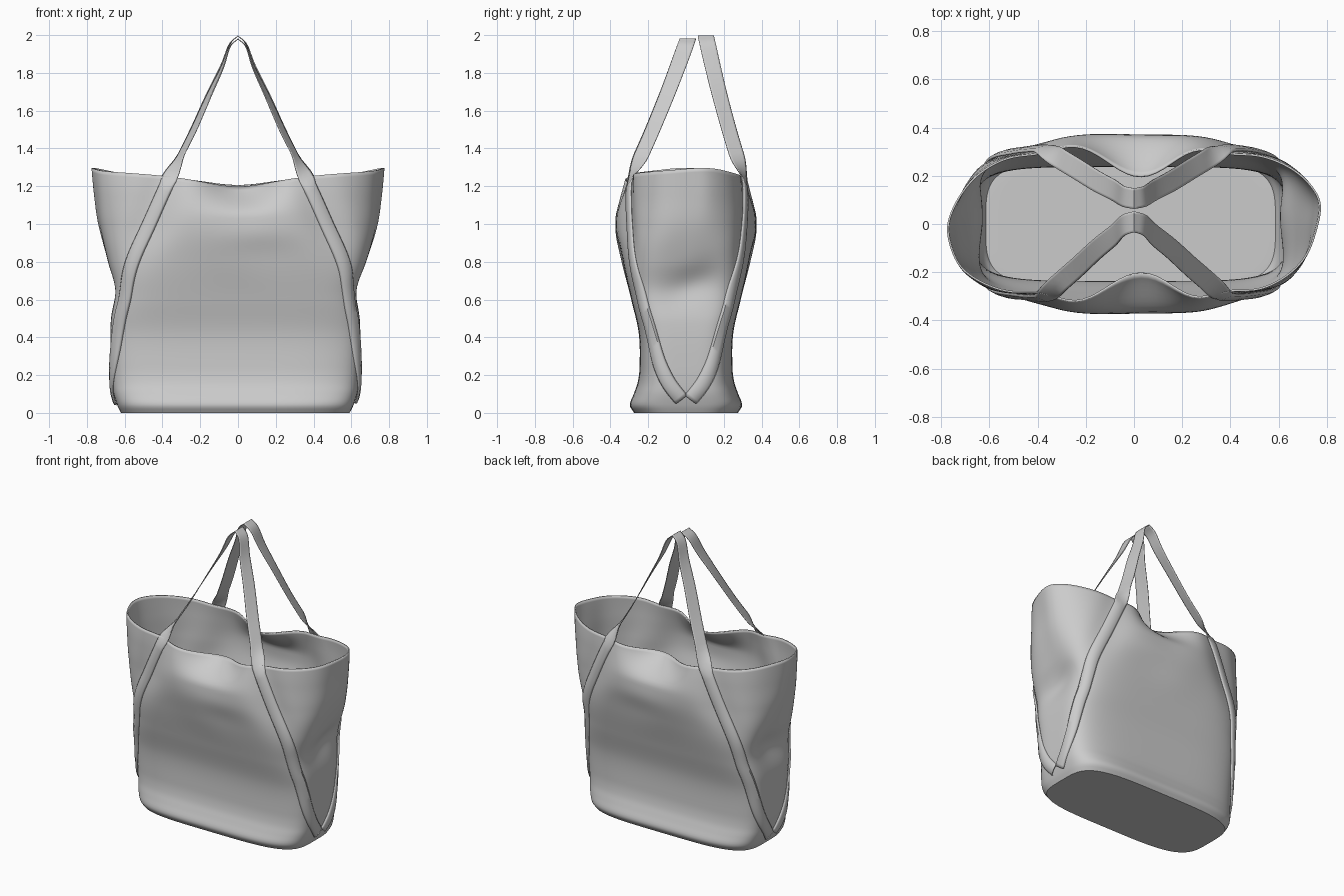
import bpy, bmesh, math
from mathutils import Vector
from mathutils.bvhtree import BVHTree

if "Cube" in bpy.data.objects:
    bpy.data.objects.remove(bpy.data.objects["Cube"])

cloth = bpy.data.materials.new("grey_fabric")
cloth.diffuse_color = (0.6, 0.6, 0.6, 1)
cloth.use_nodes = True
cloth.node_tree.nodes["Principled BSDF"].inputs["Base Color"].default_value = cloth.diffuse_color


def smooth(a, b, t):
    t = min(1, max(0, (t - a) / (b - a)))
    return t * t * (3 - 2 * t)


def gauss(d, w):
    return math.exp(-(d / w) ** 2)


def catmull(a, b, c, d, t):
    return 0.5 * (2 * b + (c - a) * t + (2 * a - 5 * b + 4 * c - d) * t * t
                  + (3 * b - a - 3 * c + d) * t ** 3)


def sample(keys, z):
    """Smooth Hermite curve through (height, value) keys."""
    n = len(keys)
    i = max([k for k in range(n - 1) if keys[k][0] <= z] or [0])

    def slope(k):
        a, b = keys[max(k - 1, 0)], keys[min(k + 1, n - 1)]
        return (b[1] - a[1]) / (b[0] - a[0])

    (z0, v0), (z1, v1) = keys[i], keys[i + 1]
    h = z1 - z0
    t = min(1, max(0, (z - z0) / h))
    return (v0 * (2 * t ** 3 - 3 * t * t + 1) + slope(i) * h * (t ** 3 - 2 * t * t + t)
            + v1 * (3 * t * t - 2 * t ** 3) + slope(i + 1) * h * (t ** 3 - t * t))


def make_object(name, bm, thickness, offset):
    mesh = bpy.data.meshes.new(name)
    bm.to_mesh(mesh)
    mesh.materials.append(cloth)
    ob = bpy.data.objects.new(name, mesh)
    bpy.context.collection.objects.link(ob)
    mod = ob.modifiers.new("thickness", 'SOLIDIFY')
    mod.thickness, mod.offset = thickness, offset
    bpy.context.view_layer.objects.active = ob
    bpy.ops.object.select_all(action='DESELECT')
    ob.select_set(True)
    bpy.ops.object.shade_smooth_by_angle(angle=math.radians(50))
    return ob


def grid_faces(bm, rows, closed):
    n = len(rows[0])
    for a, b in zip(rows, rows[1:]):
        for i in range(n if closed else n - 1):
            k = (i + 1) % n
            bm.faces.new((a[i], a[k], b[k], b[i]))


# Bag shape by height: half width, half depth, squareness, seam position
WIDTH = [(0, .605), (.04, .625), (.12, .648), (.3, .66), (.48, .66), (.65, .645),
         (.8, .685), (1.0, .738), (1.15, .757), (1.3, .77)]
DEPTH = [(0, .275), (.04, .297), (.1, .277), (.16, .256), (.24, .246), (.42, .25), (.6, .29),
         (.8, .337), (1.0, .37), (1.15, .365), (1.3, .345)]
SQUARE = [(0, 4), (.4, 5), (.6, 5.2), (.8, 3.9), (1.0, 2.7), (1.3, 2.4)]
SEAM = [(.6, .61), (.8, .56), (1.0, .47), (1.3, .37)]


def bag_point(theta, v):
    c, s = math.cos(theta), math.sin(theta)
    rim = 1.243 - .04 * gauss(c, .3) + .052 * abs(c) ** 2.2 + .004 * math.sin(5 * theta)
    z = v * rim
    n = sample(SQUARE, z)
    k = (abs(c) ** n + abs(s) ** n) ** (-1 / n)
    x, y = sample(WIDTH, z) * c * k, sample(DEPTH, z) * s * k
    front = smooth(.4, .75, abs(s))
    sgn = 1 if s > 0 else -1
    # middle of the opening sags inwards, seams pull in, cloth bulges
    dip = .165 * gauss(x - .03, .18) * smooth(1.04, 1.24, z)
    dip += (.036 if s < 0 else .026) * gauss(abs(x) - sample(SEAM, z), .11) * smooth(.65, 1.05, z)
    dip += .008 * math.sin(9 * x + 7 * z) * smooth(.6, 1.0, z) * gauss(x, .3)
    dip -= .012 * gauss(x - .1, .2) * gauss(z - .95, .08)
    y -= sgn * front * dip
    # creased dent in the gussets
    side = smooth(.6, .95, abs(c))
    dent = .024 * gauss(z - .68 - .3 * y, .09) * gauss(y - .05, .14)
    dent += .007 * math.sin(22 * y + 3 * z) * smooth(.75, 1.2, z) * gauss(y, .2)
    x -= (1 if c > 0 else -1) * side * dent
    x -= .014 * (1 - smooth(.5, 1.0, z))
    y += .045 * c ** 5 * smooth(.7, 1.25, z)
    return Vector((x, y, z))


# Bag body: one shell running from the floor centre out and up to the rim
SEG, LEVELS = 160, 72
bm = bmesh.new()
rows = []
angles = [2 * math.pi * i / SEG for i in range(SEG)]
for f in (.05, .25, .5, .75, .9, .97):
    rows.append([bm.verts.new((p.x * f, p.y * f, 0)) for p in (bag_point(a, 0) for a in angles)])
for j in range(LEVELS + 1):
    v = (j / LEVELS) ** 1.15
    rows.append([bm.verts.new(bag_point(a, v)) for a in angles])
grid_faces(bm, rows, True)
bm.faces.new(rows[0][::-1])
bm.normal_update()
surface = BVHTree.FromBMesh(bm)
make_object("bag_body", bm, .008, -1)
bm.free()

# Strap guide on the front right of the bag, then the free handle above it
GUIDE = [Vector(p) for p in ((.66, -.025, .06), (.68, -.125, .2), (.68, -.23, .4),
                             (.63, -.285, .6), (.56, -.285, .8), (.47, -.3, 1.0), (.375, -.29, 1.2))]
HANDLE = [(.30, 1.37), (.235, 1.5), (.155, 1.68), (.085, 1.83), (.045, 1.94), (0, 1.985)]
HALF = .038
ACROSS = ((-1, .003), (-.75, .012), (0, .014), (.75, .012), (1, .003))


def spline(pts, steps):
    ext = [2 * pts[0] - pts[1]] + pts + [2 * pts[-1] - pts[-2]]
    out = []
    for i in range(len(pts) - 1):
        for s in range(steps):
            out.append(catmull(*ext[i:i + 4], s / steps))
    return out + [pts[-1]]


def half_strap(sx, sy, apex_y, lift):
    """Rows of points from the bag's lower corner to the top of the handle."""
    flip = Vector((sx, sy, 1))

    def mir(p):
        return Vector(a * b for a, b in zip(p, flip))

    def snap(p):
        q, nrm, _, _ = surface.find_nearest(mir(p))
        return mir(q), mir(nrm)

    out = []
    path = [snap(p)[0] for p in spline(GUIDE, 8)]
    for i, p in enumerate(path):
        t = (path[min(i + 1, len(path) - 1)] - path[max(i - 1, 0)]).normalized()
        side = t.cross(snap(p)[1]).normalized()
        row = []
        for w, up in ACROSS:
            q, qn = snap(p + side * w * HALF)
            row.append(q + qn * up)
        out.append(row)
    # even out the run, keeping clear of the cloth
    for _ in range(4):
        out = ([out[0]] + [[(a + 2 * b + c) / 4 for a, b, c in zip(*out[i - 1:i + 2])]
                           for i in range(1, len(out) - 1)] + [out[-1]])
    for r in out:
        for k, (w, up) in enumerate(ACROSS):
            q, qn = snap(r[k])
            r[k] += qn * max(0, up - (r[k] - q).dot(qn))
    # free part, twisting until its width runs front to back at the top
    start, side0 = out[-1][2], (out[-1][4] - out[-1][0]).normalized()
    pts = [start]
    for x, z in HANDLE:
        f = (z - start.z) / (HANDLE[-1][1] - start.z)
        pts.append(Vector((x, start.y + (apex_y - start.y) * f + .012 * math.sin(math.pi * f),
                           z + lift * f)))
    path = spline(pts, 5)
    for i in range(1, len(path)):
        f = i / (len(path) - 1)
        t = (path[min(i + 1, len(path) - 1)] - path[i - 1]).normalized()
        aim = Vector((.3, .9, .1)).lerp(Vector((0, 1, 0)), smooth(.3, 1, f))
        side = side0.lerp(aim, smooth(0, .17, f))
        side = (side - t * side.dot(t)).normalized()
        if i == len(path) - 1:
            side = Vector((0, 1, 0))
        out.append([path[i] + side * w * HALF * 1.12 for w, _ in ACROSS])
    return [[mir(p) for p in r] for r in out]


# Front and back straps, each fitted on the right and the left
for name, sy, apex_y, lift in (("front_strap", 1, .01, -.005), ("back_strap", -1, -.105, .011)):
    right, left = (half_strap(sx, sy, apex_y, lift) for sx in (1, -1))
    bm = bmesh.new()
    rows = [[bm.verts.new(p) for p in r] for r in right + left[-2::-1]]
    grid_faces(bm, rows, False)
    bmesh.ops.recalc_face_normals(bm, faces=bm.faces)
    make_object(name, bm, .005, 0)
    bm.free()
